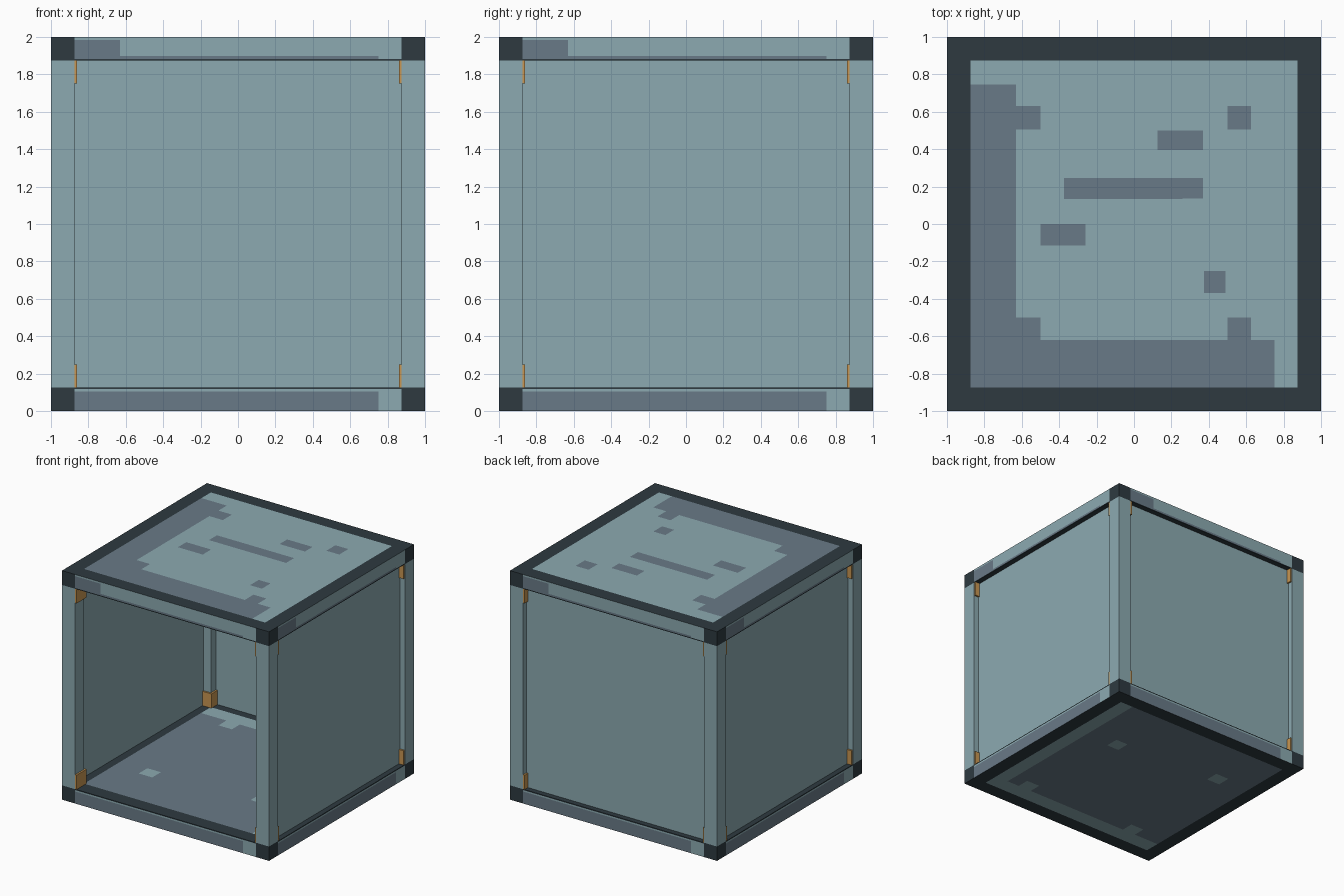
import bpy, bmesh
from mathutils import Vector

old = bpy.data.objects.get("Cube")
if old:
    bpy.data.objects.remove(old, do_unlink=True)


def make_material(name, rgb):
    lin = [((c / 255 + 0.055) / 1.055) ** 2.4 for c in rgb] + [1.0]
    mat = bpy.data.materials.new(name)
    mat.use_nodes = True
    mat.diffuse_color = lin
    mat.node_tree.nodes["Principled BSDF"].inputs["Base Color"].default_value = lin
    return mat


DARK, LIGHT, GREY = 0, 1, 2
dark = make_material("dark slate", (46, 58, 64))
light = make_material("pale teal", (140, 170, 177))
grey = make_material("blue grey", (105, 122, 135))
orange = make_material("copper orange", (200, 150, 82))

T = 0.125        # thickness of frame, posts and plates
E = 1 - T        # inner edge of the frame


def finish(name, bm, mats):
    mesh = bpy.data.meshes.new(name)
    bm.to_mesh(mesh)
    bm.free()
    for m in mats:
        mesh.materials.append(m)
    obj = bpy.data.objects.new(name, mesh)
    bpy.context.scene.collection.objects.link(obj)
    return obj


def new_box(lo, hi):
    lo, hi = Vector(lo), Vector(hi)
    bm = bmesh.new()
    bmesh.ops.create_cube(bm, size=1)
    for v in bm.verts:
        v.co = Vector(a + (b - a) * (c + 0.5) for a, b, c in zip(lo, hi, v.co))
    return bm


def box(name, lo, hi, mat):
    lo, hi = [min(p) for p in zip(lo, hi)], [max(p) for p in zip(lo, hi)]
    return finish(name, new_box(lo, hi), [mat])


def inside(rects, u, v):
    return any(a < u < b and c < v < d for a, b, c, d in rects)


def plate(name, z0, base, patches, side_base, side_patches):
    """Slab with a dark rim and coloured fields cut into every face."""
    accent = GREY if base == LIGHT else LIGHT
    side_accent = GREY if side_base == LIGHT else LIGHT
    rim = 0.008
    bm = new_box((-1, -1, z0), (1, 1, z0 + T))
    cuts = {E}
    for r in patches:
        cuts.update(abs(c) for c in r)
    for r in side_patches:
        cuts.update(abs(c) for c in r[:2])
    heights = {rim, T - rim} | {h for r in side_patches for h in r[2:]}
    planes = [(axis, s * c) for axis in (0, 1) for c in cuts for s in (-1, 1)]
    planes += [(2, z0 + h) for h in heights if 0 < h < T]
    for axis, pos in planes:
        n = Vector((0, 0, 0))
        n[axis] = 1
        bmesh.ops.bisect_plane(bm, geom=bm.verts[:] + bm.edges[:] + bm.faces[:],
                               plane_co=n * pos, plane_no=n, dist=1e-5)
    bm.normal_update()
    for f in bm.faces:
        c, n = f.calc_center_median(), f.normal
        if abs(n.z) > 0.5:
            u, v = c.x, c.y * (1 if n.z > 0 else -1)
            field = max(abs(u), abs(v)) < E
            colour = accent if inside(patches, u, v) else base
        else:
            # u runs left to right as seen from outside
            u, v = n.x * c.y - n.y * c.x, c.z - z0
            field = abs(u) < E and (v > rim if z0 else v < T - rim)
            colour = side_accent if inside(side_patches, u, v) else side_base
        f.material_index = colour if field else DARK
    bmesh.ops.dissolve_limit(bm, angle_limit=0.01, verts=bm.verts[:],
                             edges=bm.edges[:], delimit={'MATERIAL'})
    return finish(name, bm, [dark, light, grey])


# Worn patches, each as (u min, u max, v min, v max)
top_patches = [
    (-E, -.63, -E, .745), (-E, .75, -E, -.62),
    (-.63, -.5, .505, .63), (.5, .625, .505, .63),
    (-.63, -.5, -.62, -.5), (.5, .625, -.62, -.5),
    (.125, .37, .395, .5), (-.375, .37, .135, .245),
    (-.5, -.26, -.115, 0), (.375, .49, -.37, -.25),
]
bottom_patches = [
    (-E, E, .74, E), (.75, E, -E, E),
    (-.63, -.5, .63, .75), (.5, .63, .63, .75),
    (-.63, -.5, -.47, -.35), (.38, .5, -.37, -.25),
]
plate("top_plate", 2 - T, LIGHT, top_patches, LIGHT,
      [(-E, -.63, 0, .11), (-E, .75, 0, .022)])
plate("bottom_plate", 0, GREY, bottom_patches, GREY,
      [(.75, E, 0, T), (-E, E, .105, T)])

# Corner posts with copper brackets at both ends
bracket_in, bracket_out = .86, .997
for sx, side in ((-1, "right"), (1, "left")):
    for sy, end in ((-1, "front"), (1, "back")):
        box(f"{end}_{side}_post", (sx * E, sy * E, T), (sx, sy, 2 - T), light)
        for level, z0, z1 in (("lower", .1, .25), ("upper", 1.75, 1.9)):
            box(f"{end}_{side}_{level}_bracket",
                (sx * bracket_in, sy * bracket_in, z0),
                (sx * bracket_out, sy * bracket_out, z1), orange)

# Recessed wall panels, with the front left open
inner, outer = .945, .953
for s, side in ((-1, "right"), (1, "left")):
    box(f"{side}_panel", (s * inner, -E, T), (s * outer, E, 2 - T), light)
box("back_panel", (-E, inner, T), (E, outer, 2 - T), light)
